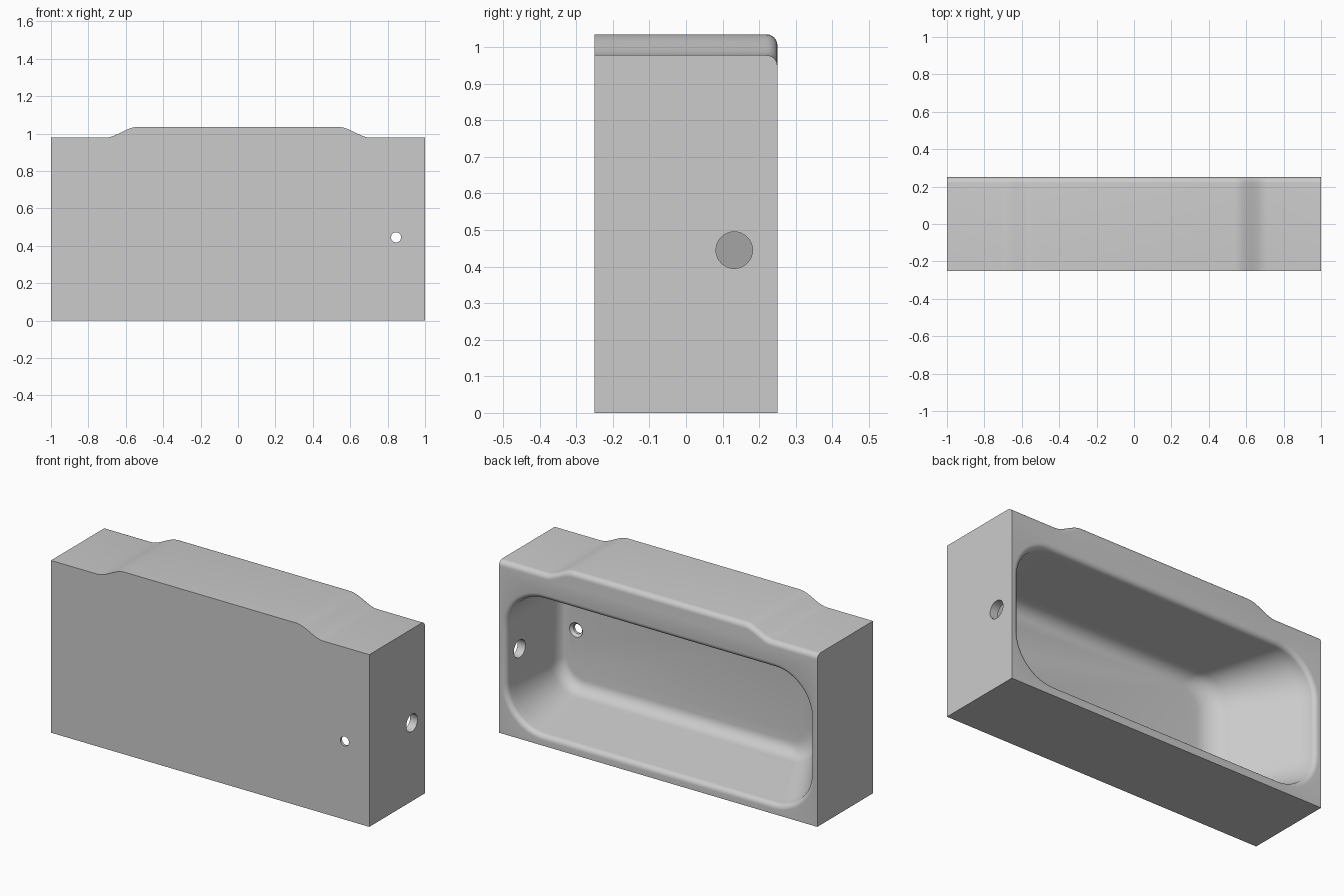
import bpy, bmesh
from math import sin, cos, pi, radians
from mathutils import Matrix

if "Cube" in bpy.data.objects:
    bpy.data.objects.remove(bpy.data.objects["Cube"])

CZ = 0.445  # height of the basin centre line


def loft(name, rings):
    """Closed solid through rings that all have the same point count."""
    bm = bmesh.new()
    rows = [[bm.verts.new(p) for p in ring] for ring in rings]
    n = len(rows[0])
    for a, b in zip(rows, rows[1:]):
        for i in range(n):
            j = (i + 1) % n
            bm.faces.new((a[i], a[j], b[j], b[i]))
    bm.faces.new(rows[0])
    bm.faces.new(rows[-1])
    bmesh.ops.recalc_face_normals(bm, faces=bm.faces[:])
    mesh = bpy.data.meshes.new(name)
    bm.to_mesh(mesh)
    bm.free()
    ob = bpy.data.objects.new(name, mesh)
    bpy.context.collection.objects.link(ob)
    return ob


def body_ring(y, drop):
    """Panel outline with the raised middle section on top."""
    steps = [i / 10 for i in range(11)]
    right = [(0.71 - 0.17 * t, 0.978 + 0.057 * t * t * (3 - 2 * t)) for t in steps]
    top = [(1, 0.978)] + right + [(-x, z) for x, z in reversed(right)] + [(-1, 0.978)]
    return [(-1, y, 0), (1, y, 0)] + [(x, y, z - drop) for x, z in top]


def basin_ring(y, x0, x1, h, r, seg=12):
    """Rounded rectangle in the xz plane."""
    pts = []
    for k, (cx, cz) in enumerate([(x1 - r, CZ + h - r), (x0 + r, CZ + h - r),
                                  (x0 + r, CZ - h + r), (x1 - r, CZ - h + r)]):
        for i in range(seg + 1):
            a = pi / 2 * (k + i / seg)
            pts.append((cx + r * cos(a), y, cz + r * sin(a)))
    return pts


def cone(name, r1, r2, depth, loc, axis):
    bm = bmesh.new()
    rot = Matrix.Rotation(pi / 2, 4, axis)
    bmesh.ops.create_cone(bm, cap_ends=True, segments=32, radius1=r1, radius2=r2,
                          depth=depth, matrix=Matrix.Translation(loc) @ rot)
    mesh = bpy.data.meshes.new(name)
    bm.to_mesh(mesh)
    bm.free()
    ob = bpy.data.objects.new(name, mesh)
    bpy.context.collection.objects.link(ob)
    return ob


# outer block, rounded along the top back edge
R = 0.03
arc = [pi / 2 * i / 6 for i in range(7)]
tub = loft("bathtub", [body_ring(-0.25, 0)] +
           [body_ring(0.25 - R + R * sin(a), R * (1 - cos(a))) for a in arc])

# basin: rounded rim, sloping walls, rounded floor edge
rings = [basin_ring(0.28, -0.985, 0.985, 0.415, 0.26)]
for a in arc:
    s = R * sin(a)
    rings.append(basin_ring(0.25 - R * (1 - cos(a)), -0.985 + s, 0.985 - s,
                            0.415 - s, 0.26 - s))
for i in range(1, 9):
    t = i / 8
    rings.append(basin_ring(0.22 - 0.36 * t, -0.955 + 0.235 * t, 0.955 - 0.01 * t,
                            0.385 - 0.045 * t, 0.23 - 0.07 * t))
for a in arc[1:]:
    c = 1 - cos(a)
    rings.append(basin_ring(-0.14 - 0.08 * sin(a), -0.72 + 0.1 * c + 0.03 * sin(a),
                            0.945 - 0.045 * c, 0.34 - 0.07 * c, 0.16 - 0.05 * c))
cutters = [loft("basin_cutter", rings)]

# drain through the floor with a conical seat, and overflow hole in the end wall
cutters.append(cone("drain_cutter", 0.027, 0.027, 0.2, (0.845, -0.25, CZ), 'X'))
cutters.append(cone("drain_seat_cutter", 0.045, 0.027, 0.02, (0.845, -0.2255, CZ), 'X'))
cutters.append(cone("overflow_cutter", 0.05, 0.05, 0.2, (1.0, 0.132, CZ), 'Y'))

bpy.context.view_layer.objects.active = tub
tub.select_set(True)
for c in cutters:
    m = tub.modifiers.new(c.name, 'BOOLEAN')
    m.operation = 'DIFFERENCE'
    m.solver = 'EXACT'
    m.object = c
    bpy.ops.object.modifier_apply(modifier=m.name)
    bpy.data.objects.remove(c)

bpy.ops.object.shade_smooth_by_angle(angle=radians(32))
